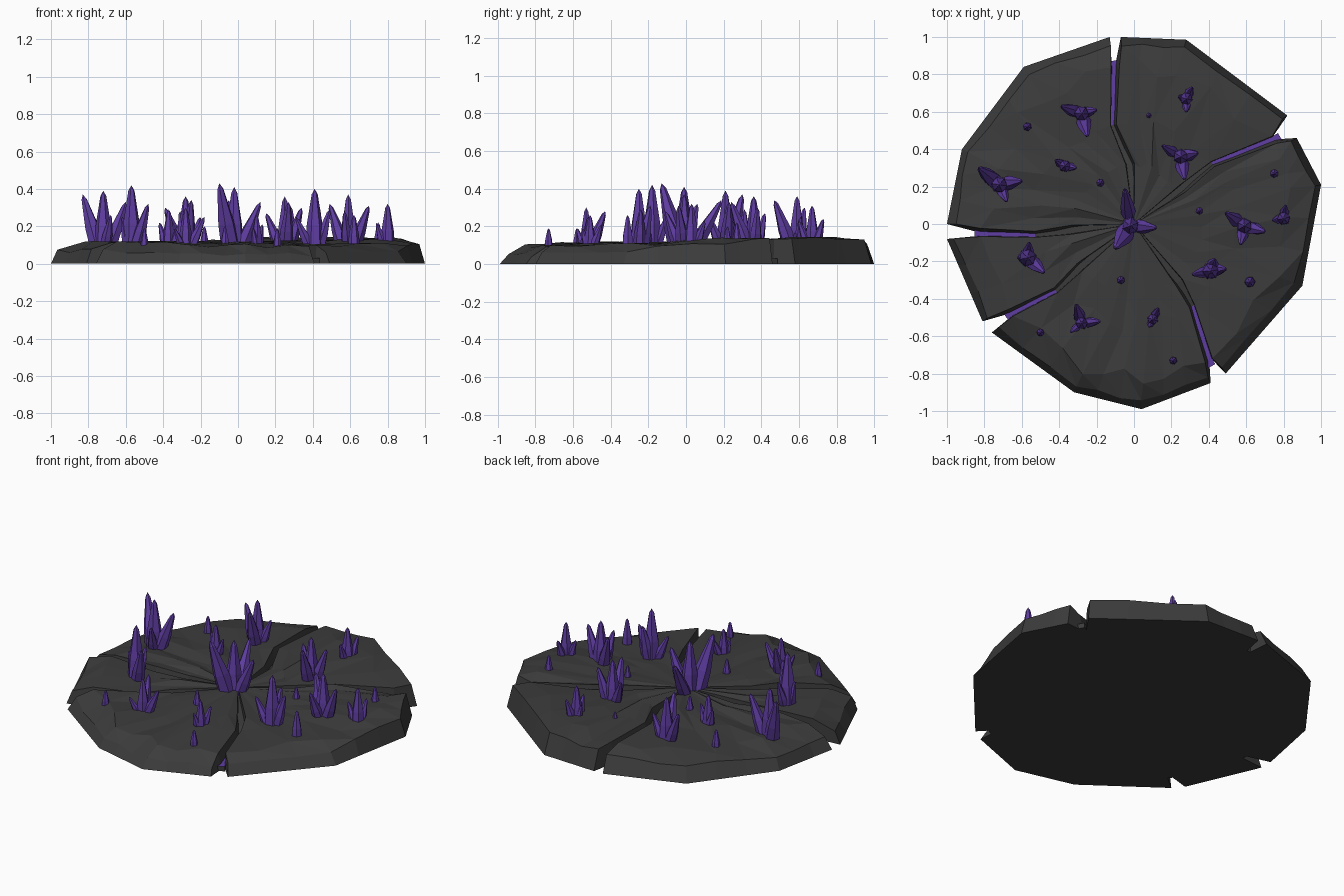
import bpy
import bmesh
import random
from math import atan2, cos, sin, pi, tau
from mathutils import Vector

random.seed(4)
if "Cube" in bpy.data.objects:
    bpy.data.objects.remove(bpy.data.objects["Cube"], do_unlink=True)


def make_material(name, colour):
    mat = bpy.data.materials.new(name)
    mat.use_nodes = True
    mat.diffuse_color = (*colour, 1)
    mat.node_tree.nodes["Principled BSDF"].inputs["Base Color"].default_value = (*colour, 1)
    return mat


rock = make_material("dark rock", (0.045, 0.045, 0.045))
purple = make_material("purple crystal", (0.115, 0.047, 0.36))


def finish(bm, name, *materials):
    """Turn a bmesh into a flat shaded object."""
    bmesh.ops.remove_doubles(bm, verts=bm.verts, dist=0.0001)
    bmesh.ops.recalc_face_normals(bm, faces=bm.faces)
    mesh = bpy.data.meshes.new(name)
    bm.to_mesh(mesh)
    bm.free()
    for mat in materials:
        mesh.materials.append(mat)
    obj = bpy.data.objects.new(name, mesh)
    bpy.context.collection.objects.link(obj)
    return obj


# Crack paths from near the centre outwards, counter-clockwise
cracks = [[Vector(p) for p in path] for path in (
    ((0.26, 0.19), (0.42, 0.32), (0.75, 0.45)),
    ((-0.02, 0.32), (-0.11, 0.53), (-0.1, 0.84)),
    ((-0.33, -0.03), (-0.53, -0.055), (-0.82, -0.045)),
    ((-0.29, -0.23), (-0.42, -0.355), (-0.66, -0.475)),
    ((0.24, -0.31), (0.31, -0.44), (0.4, -0.73)),
)]
half_gaps = (0.024, 0.016, 0.022)

# Outline of each slab at the ground, between two neighbouring cracks
rims = {
    "back_slab": ((0.82, 0.58), (0.28, 0.985), (-0.07, 1.0)),
    "back_right_slab": ((-0.13, 1.0), (-0.59, 0.84), (-0.92, 0.4), (-1, 0)),
    "right_slab": ((-1, -0.08), (-0.81, -0.52)),
    "front_slab": ((-0.76, -0.58), (-0.32, -0.9), (0.04, -0.99), (0.41, -0.85)),
    "left_slab": ((0.49, -0.8), (0.9, -0.33), (1, 0.21), (0.87, 0.46)),
}


def crack_side(path, spread):
    """Shift a crack path sideways by a share of its half width."""
    pts = []
    for p, gap in zip(path, half_gaps):
        normal = Vector((-p.y, p.x)).normalized()
        pts.append(p + normal * gap * spread)
    return pts


def angle(p):
    return atan2(p.y, p.x)


def sweep(a, b):
    return (angle(b) - angle(a)) % tau


def surface_height(p):
    """Gently tilted ground that falls off at the rim."""
    if p.length > 0.87:
        base = 0.084 + 0.034 * p.y + 0.015 * p.x
    else:
        base = 0.114 + 0.02 * p.y + 0.008 * p.x
    return base + 0.035 * p.x * p.y + random.uniform(-0.012, 0.012)


def build_slab(name, rim, first, last):
    rim = [Vector(p) for p in rim]
    edge = [rim[0]]
    for a, b in zip(rim, rim[1:]):
        edge += [a.lerp(b, 0.33), a.lerp(b, 0.67), b]
    start = crack_side(first, 1)
    end = crack_side(last, -1)
    total = sweep(edge[0], edge[-1])
    bm = bmesh.new()

    def vert(p, z):
        return bm.verts.new((p.x, p.y, z))

    # Faceted top, as rings from the centre to the rim
    rings = []
    for a, b in zip(start, end):
        ring = []
        for p in edge:
            u = sweep(edge[0], p) / total if p != edge[0] else 0
            turn = angle(a) + sweep(a, b) * u
            scale = (a.length / edge[0].length) * (1 - u) + (b.length / edge[-1].length) * u
            if p not in (edge[0], edge[-1]):
                scale *= random.uniform(0.92, 1.06)
            q = Vector((cos(turn), sin(turn))) * p.length * scale
            ring.append(vert(q, surface_height(q)))
        rings.append(ring)
    rings.append([vert(p * random.uniform(0.95, 0.97), surface_height(p)) for p in edge])
    centre = vert(Vector((0, 0)), 0.118)
    for a, b in zip(rings[0], rings[0][1:]):
        bm.faces.new((centre, a, b))
    for inner, outer in zip(rings, rings[1:]):
        for j in range(len(edge) - 1):
            quad = (inner[j], outer[j], outer[j + 1], inner[j + 1])
            bm.faces.new((quad[0], quad[1], quad[2]))
            bm.faces.new((quad[0], quad[2], quad[3]))

    # Crack walls (one steep, one sloping), outer wall and flat underside
    top = [centre] + [r[0] for r in rings[:-1]] + rings[-1]
    top += [r[-1] for r in reversed(rings[:-1])]
    ground = [Vector((0, 0))] + crack_side(first, 0.8) + edge
    ground += list(reversed(crack_side(last, 0.1)))
    low = [vert(p, 0) for p in ground]
    for i in range(len(top)):
        k = (i + 1) % len(top)
        bm.faces.new((top[i], low[i], low[k], top[k]))
    bm.faces.new(low)
    finish(bm, name, rock)


for i, (name, rim) in enumerate(rims.items()):
    build_slab(name, rim, cracks[i], cracks[(i + 1) % len(cracks)])


# Crack floors: dark near the centre, glowing further out
def crack_floor(name, path):
    bm = bmesh.new()
    stations = [Vector((0, 0))] + path
    stations.append(path[-1] * 1.04)
    heights = (0.1, 0.065, 0.035, 0.03, 0.03)
    rows = []
    for p, z in zip(stations, heights):
        side = Vector((-p.y, p.x)).normalized() * 0.021
        rows.append([bm.verts.new((q.x, q.y, h)) for q, h in
                     ((p + side, z), (p - side, z), (p - side, 0), (p + side, 0))])
    for n, (a, b) in enumerate(zip(rows, rows[1:])):
        for k in range(4):
            m = (k + 1) % 4
            face = bm.faces.new((a[k], a[m], b[m], b[k]))
            face.material_index = int(k == 0 and n > 1)
    bm.faces.new(rows[-1])
    finish(bm, name, rock, purple)


for i, path in enumerate(cracks):
    crack_floor(f"crack_floor_{i + 1}", path)


# Crystals: six-sided spikes, broad at the foot, that taper to a blunt point
def add_spike(bm, base, tip, radius):
    axis = tip - base
    turn = axis.to_track_quat("Z", "Y")
    spin = random.uniform(0, pi)
    rings = []
    for along, width in ((0, 1.05), (0.4, 0.92), (0.91, 0.35)):
        rings.append([bm.verts.new(base + axis * along + turn @ Vector(
            (cos(spin + k * pi / 3), sin(spin + k * pi / 3), 0)) * radius * width)
            for k in range(6)])
    point = bm.verts.new(tip)
    for k in range(6):
        m = (k + 1) % 6
        for a, b in zip(rings, rings[1:]):
            bm.faces.new((a[k], a[m], b[m], b[k]))
        bm.faces.new((rings[-1][k], rings[-1][m], point))
    bm.faces.new(rings[0])


def crystal_cluster(name, *tips):
    """The first tip stands over the root; the others lean away from it."""
    bm = bmesh.new()
    root = Vector((tips[0][0], tips[0][1], 0.08))
    for t in tips:
        tip = Vector(t)
        base = root.lerp(Vector((tip.x, tip.y, root.z)), 0.25)
        add_spike(bm, base, tip, 0.008 + 0.12 * (tip.z - root.z))
    finish(bm, name, purple)


crystal_cluster("centre_crystals", (-.02, -.01, .41), (-.1, -.13, .43), (-.05, .19, .34), (.12, -.02, .33))
crystal_cluster("right_crystals", (-.72, .21, .39), (-.83, .3, .37), (-.6, .23, .33), (-.68, .12, .26))
crystal_cluster("front_right_crystals", (-.57, -.18, .42), (-.48, -.26, .32), (-.62, -.18, .25), (-.56, -.1, .26))
crystal_cluster("back_right_crystals", (-.28, .59, .36), (-.39, .63, .3), (-.25, .47, .34), (-.2, .61, .25))
crystal_cluster("front_crystals", (-.28, -.53, .3), (-.18, -.52, .25), (-.31, -.43, .28), (-.34, -.58, .19))
crystal_cluster("back_left_crystals", (.25, .36, .36), (.15, .42, .27), (.34, .38, .3), (.27, .24, .33))
crystal_cluster("left_crystals", (.59, -.01, .37), (.7, -.04, .31), (.49, .06, .32), (.57, -.11, .28))
crystal_cluster("front_left_crystals", (.41, -.25, .4), (.49, -.24, .29), (.31, -.27, .25), (.43, -.19, .31))
crystal_cluster("far_left_crystals", (.8, .03, .32), (.74, .02, .22), (.81, .1, .23))
crystal_cluster("far_back_crystals", (.28, .67, .31), (.31, .73, .24), (.24, .68, .2), (.28, .6, .23))
crystal_cluster("inner_right_crystals", (-.37, .31, .29), (-.31, .3, .22), (-.42, .34, .22))
crystal_cluster("inner_front_crystals", (.1, -.51, .26), (.13, -.45, .21), (.08, -.55, .19))

# Small lone shards
shards = ((-.57, .52, .21), (.08, .58, .17), (-.18, .22, .2), (.35, .07, .19), (.75, .27, .22),
          (.62, -.31, .26), (-.07, -.3, .2), (-.5, -.58, .19), (.21, -.73, .19))
for i, tip in enumerate(shards):
    crystal_cluster(f"shard_{i + 1}", tip)
